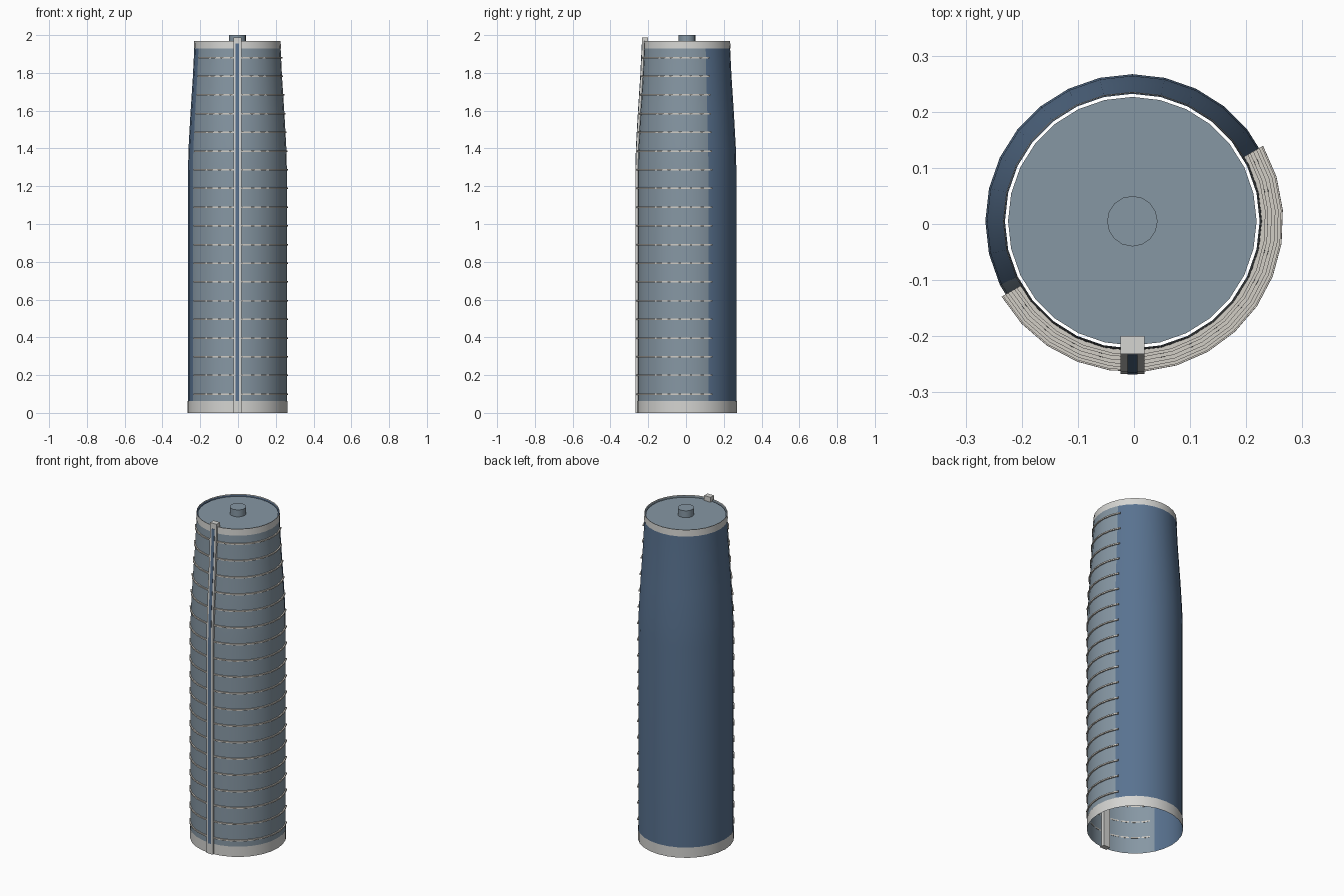
import bpy, bmesh
from math import sin, cos, radians, tau

cube = bpy.data.objects.get("Cube")
if cube:
    bpy.data.objects.remove(cube)

CX, CY, SIDES = -0.003, 0.005, 28
# Shell profile as (height, radius)
PROFILE = [(0, 0.262), (1.27, 0.262), (1.40, 0.259), (1.58, 0.249), (1.78, 0.236), (1.965, 0.227)]


def material(name, rgb):
    m = bpy.data.materials.new(name)
    m.use_nodes = True
    m.diffuse_color = (*rgb, 1)
    m.node_tree.nodes["Principled BSDF"].inputs["Base Color"].default_value = (*rgb, 1)
    return m


LIGHT_GLASS = material("pale glass", (0.24, 0.31, 0.37))
BLUE_GLASS = material("blue glass", (0.10, 0.17, 0.28))
TRIM = material("light grey trim", (0.66, 0.66, 0.64))
LEDGE = material("warm grey ledge", (0.64, 0.61, 0.56))


def radius(z):
    for (z0, r0), (z1, r1) in zip(PROFILE, PROFILE[1:]):
        if z <= z1:
            return r0 + (r1 - r0) * (z - z0) / (z1 - z0)
    return PROFILE[-1][1]


def finish(name, bm, mats, smooth=True):
    mesh = bpy.data.meshes.new(name)
    bm.to_mesh(mesh)
    bm.free()
    for m in mats:
        mesh.materials.append(m)
    obj = bpy.data.objects.new(name, mesh)
    bpy.context.collection.objects.link(obj)
    if smooth:
        bpy.ops.object.select_all(action="DESELECT")
        obj.select_set(True)
        bpy.context.view_layer.objects.active = obj
        bpy.ops.object.shade_smooth_by_angle(angle=radians(30))
    return obj


def bridge(bm, loops, closed):
    """Join successive vertex loops with quads."""
    for a, b in zip(loops, loops[1:]):
        n = len(a)
        for i in range(n if closed else n - 1):
            j = (i + 1) % n
            bm.faces.new((a[i], a[j], b[j], b[i]))


def lathe(name, profile, mats, sides=SIDES, cap=False):
    bm = bmesh.new()
    loops = [[bm.verts.new((CX + r * cos(tau * i / sides), CY + r * sin(tau * i / sides), z))
              for i in range(sides)] for z, r in profile]
    bridge(bm, loops, True)
    if cap:
        bm.faces.new(loops[-1])
    # Half of the shell, turned to the front left, is pale
    if len(mats) > 1:
        for f in bm.faces:
            c = f.calc_center_median()
            facing = (c.x - CX) * cos(radians(-64.3)) + (c.y - CY) * sin(radians(-64.3))
            f.material_index = 0 if facing > 0 else 1
    return finish(name, bm, mats)


def sweep_rail(name, half, inner, outer, heights, mat):
    """Box section that follows the shell profile up the front."""
    bm = bmesh.new()
    loops = []
    for z in heights:
        r = radius(z)
        loops.append([bm.verts.new((CX + x, CY - r - d, z)) for x, d in
                      ((-half, outer), (half, outer), (half, -inner), (-half, -inner))])
    bridge(bm, loops, True)
    bm.faces.new(loops[0][::-1])
    bm.faces.new(loops[-1])
    finish(name, bm, [mat], smooth=False)


def ledge(name, z, start=-150, end=30, steps=14):
    """Thin curved bar round the pale half of the shell."""
    r, h = radius(z), 0.004
    bm = bmesh.new()
    loops = []
    for i in range(steps + 1):
        a = radians(start + (end - start) * i / steps)
        loops.append([bm.verts.new((CX + q * cos(a), CY + q * sin(a), z + dz))
                      for q, dz in ((r - 0.001, -h), (r + 0.007, -h), (r + 0.007, h), (r - 0.001, h))])
    bridge(bm, loops, True)
    bm.faces.new(loops[0])
    bm.faces.new(loops[-1][::-1])
    bmesh.ops.recalc_face_normals(bm, faces=bm.faces)
    finish(name, bm, [LEDGE])


# Open shell with base and top bands
lathe("tower_shell", PROFILE, [LIGHT_GLASS, BLUE_GLASS])
lathe("base_band", [(0, 0.2645), (0.062, 0.2645)], [TRIM])
lathe("top_band", [(1.93, 0.2305), (1.97, 0.2285)], [TRIM])

# Roof disc, set in from the rim, with a small drum
roof = bmesh.new()
bmesh.ops.create_circle(roof, cap_ends=True, segments=SIDES, radius=0.2215)
bmesh.ops.translate(roof, verts=roof.verts, vec=(CX, CY, 1.958))
finish("roof_disc", roof, [LIGHT_GLASS], smooth=False)
lathe("roof_drum", [(1.958, 0.045), (2.0, 0.045)], [LIGHT_GLASS], sides=16, cap=True)

# Ledges up the pale side
for k in range(1, 20):
    ledge(f"ledge_{k}", 0.099 * k)

# Front rail with a blue strip
bends = [z for z, r in PROFILE[1:-1]]
sweep_rail("front_rail", 0.0215, 0.022, 0.010, [0] + bends + [1.965, 1.988], TRIM)
sweep_rail("front_rail_strip", 0.009, 0.0, 0.0115, [0.062] + bends + [1.955], BLUE_GLASS)
